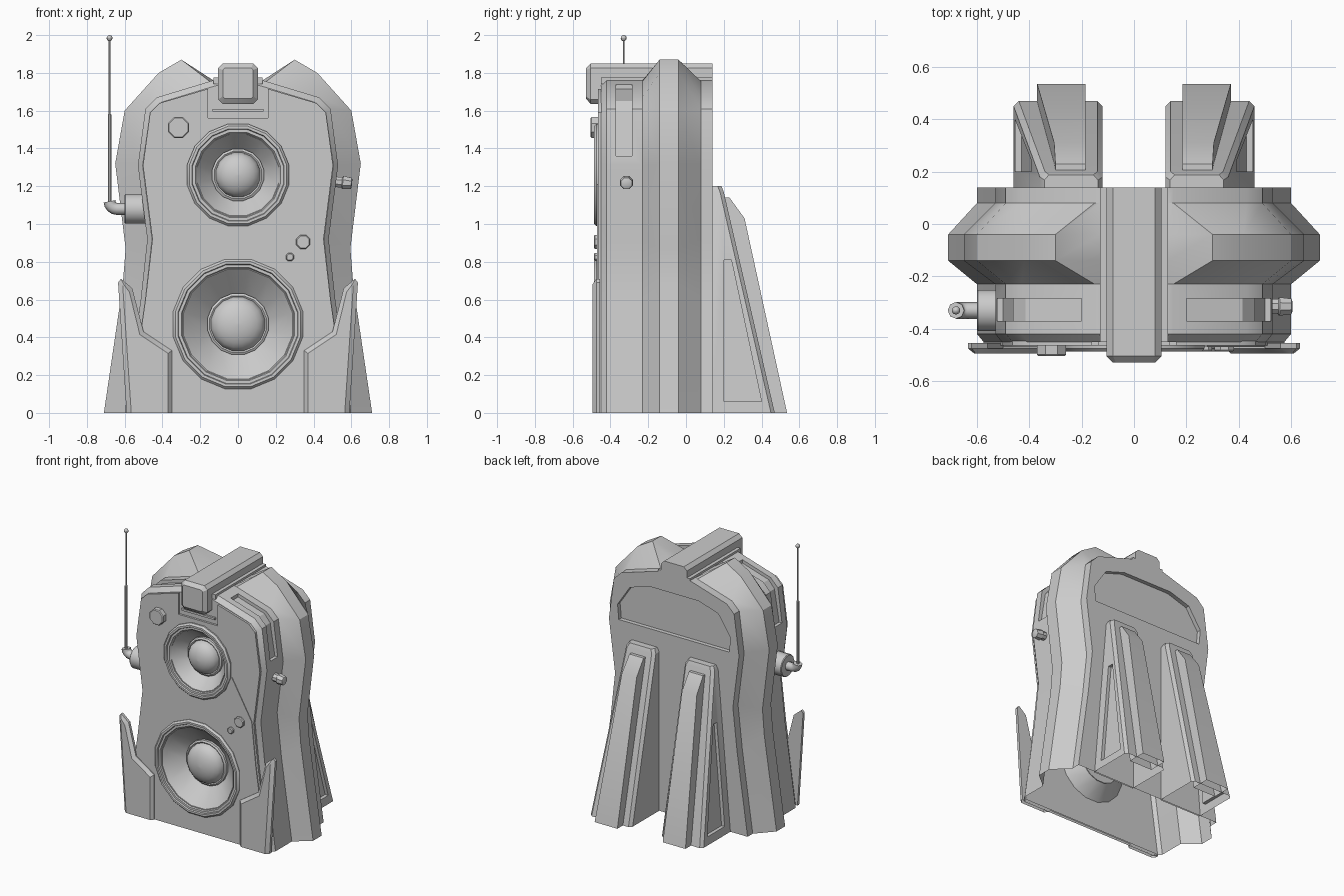
import bpy, bmesh, math
from mathutils import Vector

cube = bpy.data.objects.get("Cube")
if cube:
    bpy.data.objects.remove(cube, do_unlink=True)

grey = bpy.data.materials.new("matte grey")
grey.use_nodes = True
grey.diffuse_color = (0.6, 0.6, 0.6, 1)
grey.node_tree.nodes["Principled BSDF"].inputs["Base Color"].default_value = (0.6, 0.6, 0.6, 1)
parts = []


def loft(name, rings, part=True):
    """Skin matching closed rings of 3D points and cap both ends."""
    bm = bmesh.new()
    rows = [[bm.verts.new(p) for p in ring] for ring in rings]
    n = len(rows[0])
    for a, b in zip(rows, rows[1:]):
        for i in range(n):
            j = (i + 1) % n
            bm.faces.new((a[i], a[j], b[j], b[i]))
    bm.faces.new(rows[0])
    bm.faces.new(rows[-1])
    bmesh.ops.recalc_face_normals(bm, faces=bm.faces)
    mesh = bpy.data.meshes.new(name)
    bm.to_mesh(mesh)
    bm.free()
    obj = bpy.data.objects.new(name, mesh)
    bpy.context.collection.objects.link(obj)
    mesh.materials.append(grey)
    if part:
        parts.append(obj)
    else:
        obj.hide_render = True
    return obj


def sym(half):
    """Complete a half outline (x, z) to both sides."""
    return half + [(-x, z) for x, z in reversed(half) if x > 0]


def along_y(poly, y):
    return [(x, y, z) for x, z in poly]


def slab(name, poly, y0, y1, part=True):
    return loft(name, [along_y(poly, y0), along_y(poly, y1)], part)


def revolve(name, profile, origin, axis, n=16, part=True):
    """Revolve (radius, distance) pairs about an axis through the origin."""
    d = Vector(axis).normalized()
    u = d.orthogonal().normalized()
    v = d.cross(u)
    step = 2 * math.pi / n
    rings = [[Vector(origin) + d * t + (u * math.cos((k + 0.5) * step) + v * math.sin((k + 0.5) * step)) * max(r, 0.001)
              for k in range(n)] for r, t in profile]
    return loft(name, rings, part)


def cut(target, cutters):
    for c in cutters:
        mod = target.modifiers.new("cut", "BOOLEAN")
        mod.operation = "DIFFERENCE"
        mod.solver = "EXACT"
        mod.object = c
        bpy.context.view_layer.objects.active = target
        bpy.ops.object.modifier_apply(modifier=mod.name)


# Cabinet with a flared rim round its middle
core = [(0, 1.76), (.13, 1.76), (.15, 1.755), (.43, 1.67), (.49, 1.61),
        (.53, 1.31), (.48, .92), (.515, .6), (.6, 0)]
rim = [(0, 1.76), (.13, 1.76), (.3, 1.87), (.42, 1.8), (.6, 1.6),
       (.65, 1.32), (.595, .87), (.61, .68), (.71, 0)]


def inset(half, d):
    return [(max(x - d, x * .8), z - d * (z > 1.5)) for x, z in half]


sections = [(inset(core, .025), -.45), (core, -.42), (core, -.23), (rim, -.14),
            (rim, -.04), (core, .08), (core, .14)]
cabinet = loft("cabinet", [along_y(sym(h), y) for h, y in sections])

# Front panels
face = [(0, 1.56), (.16, 1.56), (.16, 1.715), (.415, 1.64), (.465, 1.59),
        (.503, 1.31), (.453, .92), (.49, .6), (.575, 0)]
front_panel = slab("front_panel", sym(face), -.44, -.465)
lower = [(0, 1.21), (.28, 1.21), (.44, .93), (.475, .6), (.56, 0)]
lower_panel = slab("lower_panel", sym(lower), -.46, -.47)

# Speakers: conical pockets, lip rings and domes
pockets = []
for label, z, R, r, back in (("upper", 1.26, .275, .14, -.37), ("lower", .47, .35, .165, -.35)):
    o, ax = (0, 0, z), (0, -1, 0)
    pockets.append(revolve(label + "_pocket_cutter", [(0, -back), (r, -back), (R - .055, .465), (R - .055, .6), (0, .6)],
                           o, ax, part=False))
    # The lip closes on itself, so its last ring returns to the first
    revolve(label + "_speaker_lip", [(R - .055, .455), (R, .455), (R, .475), (R - .012, .488), (R - .026, .488),
                                     (R - .03, .478), (R - .045, .478), (R - .055, .463), (R - .055, .455)], o, ax)
    lip = parts[-1].data
    bm = bmesh.new()
    bm.from_mesh(lip)
    bmesh.ops.delete(bm, geom=[f for f in bm.faces if len(f.verts) > 4], context="FACES_ONLY")
    bmesh.ops.remove_doubles(bm, verts=bm.verts, dist=1e-4)
    bmesh.ops.recalc_face_normals(bm, faces=bm.faces)
    bm.to_mesh(lip)
    bm.free()
    rd = r - .02
    dome = [(rd * math.cos(a * math.pi / 12), -back + .02 + .08 * math.sin(a * math.pi / 12)) for a in range(7)]
    revolve(label + "_speaker_dome", [(r, -back - .005), (r, -back + .018), (rd + .008, -back + .025)] + dome, o, ax)

# Shoulder slots and rear recess
slot = [(.2, 1.85), (.65, 1.85), (.65, 1.36), (.5, 1.36), (.462, 1.595), (.415, 1.65), (.2, 1.715)]
slots = [slab("slot_cutter", [(s * x, z) for x, z in slot], -.37, -.285, False) for s in (1, -1)]
window = [(.2, 1.63), (.36, 1.58), (.46, 1.43), (.45, 1.32)]
recess = slab("rear_recess_cutter", sym(window), .11, .3, False)
cut(cabinet, pockets + slots + [recess])
cut(front_panel, pockets)
cut(lower_panel, pockets)

# Top beam with its front block and ledge
beam = [(.08, 1.85), (.105, 1.825), (.105, 1.775), (.13, 1.775), (.13, 1.74)]
slab("top_beam", sym(beam), -.45, .14)
block = [(.08, 1.85), (.105, 1.825), (.105, 1.66), (.08, 1.635)]
nose = [(.07, 1.825), (.08, 1.815), (.08, 1.675), (.07, 1.665)]
loft("front_block", [along_y(sym(block), -.44), along_y(sym(block), -.505), along_y(sym(nose), -.53)])
slab("block_ledge", sym([(.135, 1.61), (.135, 1.595)]), -.44, -.465)

# Rear struts, ridges and front fins, both sides
strut_base = [(.12, .13), (.12, .45), (.14, .47), (.44, .47), (.46, .45), (.46, .13)]
strut_top = [(.12, .13), (.12, .18), (.14, .2), (.34, .2), (.36, .18), (.36, .13)]
fin = [(.35, 0), (.35, .33), (.5, .43), (.56, .66), (.62, .71), (.635, .69), (.59, 0)]
fin_front = [(.37, 0), (.37, .315), (.52, .415), (.575, .64), (.605, .68), (.61, .67), (.565, 0)]
panel = [(.2, .81), (.24, .81), (.4, .06), (.2, .06)]
for s, side in ((1, "left"), (-1, "right")):
    strut = loft(side + "_strut", [
        [(s * x, y, 0) for x, y in strut_base],
        [(s * x, y, 1.17) for x, y in strut_top],
        [(s * (x * .85 + .036), y - .012, 1.2) for x, y in strut_top]])
    hollow = loft(side + "_strut_cutter", [[(s * (.46 - .083 * z + d), y, z) for y, z in panel]
                                           for d in (-.025, .06)], False)
    cut(strut, [hollow])
    loft(side + "_strut_ridge", [
        [(s * x, y, 0) for x, y in ((.185, .4), (.185, .535), (.37, .535), (.37, .4))],
        [(s * x, y, 1.03) for x, y in ((.185, .2), (.185, .31), (.305, .31), (.305, .2))],
        [(s * x, y, 1.14) for x, y in ((.185, .19), (.185, .23), (.3, .23), (.3, .19))]])
    loft(side + "_fin", [[(s * x, y, z) for x, z in p] for p, y in
                         ((fin, -.455), (fin, -.475), (fin_front, -.495))])

# Bolts on the front
for x, z, r, y in ((-.315, 1.51, .06, .505), (.345, .905, .04, .488), (.275, .825, .024, .488)):
    revolve("bolt", [(r, .45), (r, y - .006), (r - .006, y)], (x, 0, z), (0, -1, 0), 8)

# Side knob
revolve("side_knob", [(.03, 0), (.03, .05), (.038, .055), (.032, .1), (.024, .104)],
        (.5, -.315, 1.225), (1, 0, -.1), 8)

# Antenna mount, elbow, rod and tip
revolve("antenna_mount", [(.08, 0), (.08, .13), (.075, .135)], (-.465, -.33, 1.08), (-1, 0, 0))
path = bpy.data.curves.new("antenna_elbow", "CURVE")
path.dimensions = "3D"
path.bevel_depth = .032
path.bevel_resolution = 2
path.use_fill_caps = True
bend = path.splines.new("POLY")
arc = [(-.59, 1.08)] + [(-.64 - .04 * math.sin(a), 1.12 - .04 * math.cos(a))
                        for a in (i * math.pi / 8 for i in range(5))]
bend.points.add(len(arc) - 1)
for p, (x, z) in zip(bend.points, arc):
    p.co = (x, -.33, z, 1)
path.materials.append(grey)
bpy.context.collection.objects.link(bpy.data.objects.new("antenna_elbow", path))
revolve("antenna_rod", [(.01, 1.1), (.01, 1.58), (.005, 1.585), (.005, 1.98)], (-.68, -.33, 0), (0, 0, 1), 8)
revolve("antenna_tip", [(.016 * math.sin(a * math.pi / 6), 1.984 - .016 * math.cos(a * math.pi / 6))
                        for a in range(7)], (-.68, -.33, 0), (0, 0, 1), 10)

# Open undersides, then smooth shading with sharp edges
bpy.ops.object.select_all(action="DESELECT")
for obj in parts:
    bm = bmesh.new()
    bm.from_mesh(obj.data)
    under = [f for f in bm.faces if all(v.co.z < 1e-4 for v in f.verts)]
    bmesh.ops.delete(bm, geom=under, context="FACES")
    bm.to_mesh(obj.data)
    bm.free()
    obj.select_set(True)
bpy.context.view_layer.objects.active = cabinet
bpy.ops.object.shade_smooth_by_angle(angle=math.radians(30))

# Remove the cutters
for obj in [o for o in bpy.data.objects if "_cutter" in o.name and o.hide_render]:
    bpy.data.objects.remove(obj, do_unlink=True)
